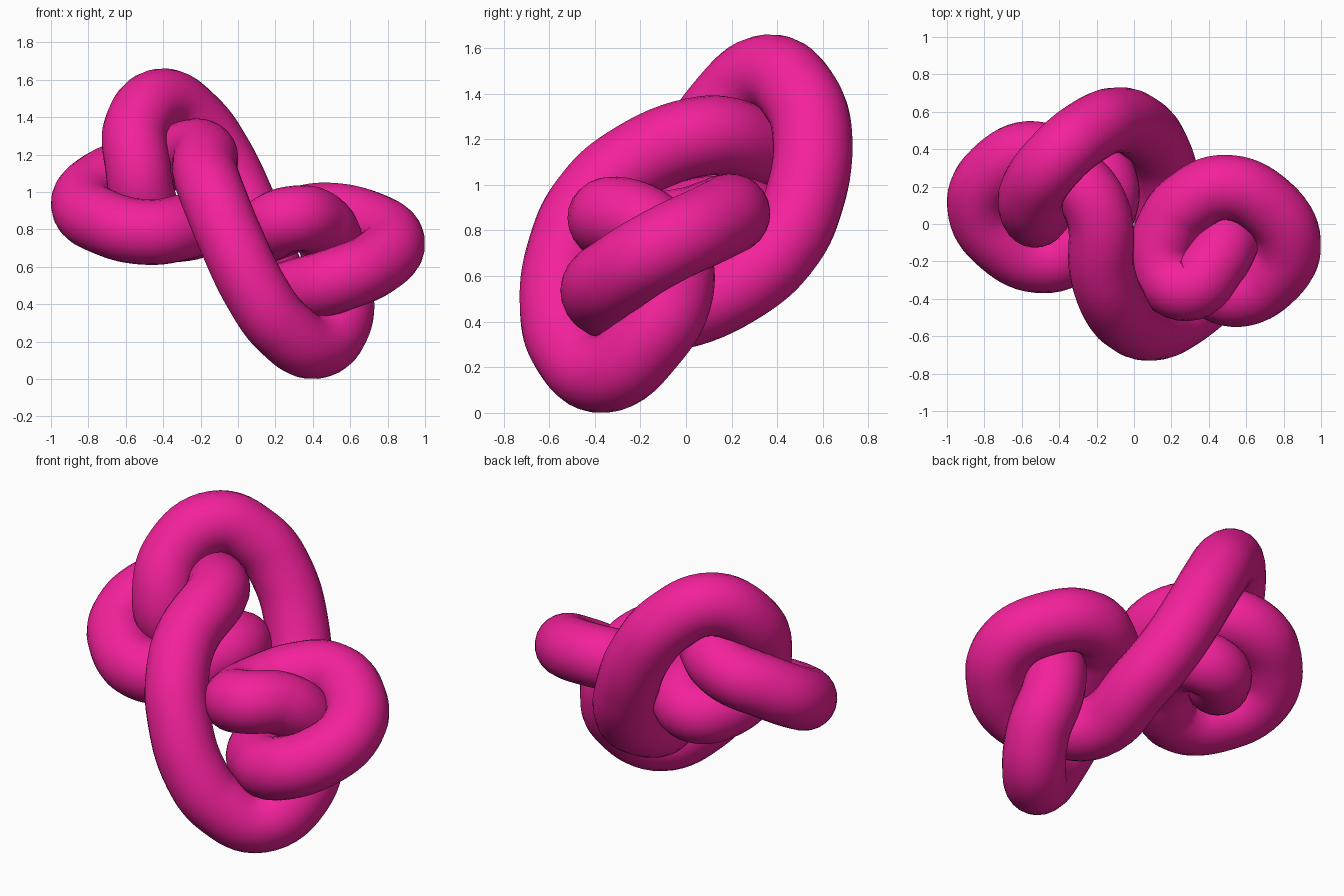
import bpy
from mathutils import Vector

if "Cube" in bpy.data.objects:
    bpy.data.objects.remove(bpy.data.objects["Cube"])

RADIUS = 0.175
CENTRE = Vector((0, 0, 0.83))

# Half of the knot's centre line; the other half is its point reflection
half = [
    (-0.20, 0.08, 1.215),   # over the top, then down the front
    (-0.17, -0.255, 1.08),
    (-0.11, -0.425, 0.92),
    (-0.04, -0.51, 0.75),
    (0.10, -0.555, 0.46),
    (0.23, -0.505, 0.28),
    (0.41, -0.36, 0.175),   # lowest bend
    (0.545, -0.17, 0.32),
    (0.535, -0.055, 0.53),  # rising through the side loop
    (0.505, -0.075, 0.70),
    (0.435, -0.20, 0.83),
    (0.28, -0.345, 0.855),  # curl at the middle
    (0.155, -0.23, 0.80),
    (0.20, 0.01, 0.815),
    (0.30, 0.12, 0.85),
    (0.48, 0.195, 0.875),   # side loop
    (0.71, 0.10, 0.825),
    (0.825, -0.10, 0.73),
    (0.74, -0.28, 0.62),
    (0.53, -0.375, 0.53),
    (0.34, -0.26, 0.475),
]
path = [Vector(p) for p in half]
path += [2 * CENTRE - p for p in path]

# Closed tube following the knot
curve = bpy.data.curves.new("knot_tube", 'CURVE')
curve.dimensions = '3D'
curve.resolution_u = 8
curve.bevel_depth = RADIUS
curve.bevel_resolution = 10
spline = curve.splines.new('BEZIER')
spline.bezier_points.add(len(path) - 1)
for bp, p in zip(spline.bezier_points, path):
    bp.co = p
    bp.handle_left_type = bp.handle_right_type = 'AUTO'
spline.use_cyclic_u = True

knot = bpy.data.objects.new("knot_tube", curve)
bpy.context.collection.objects.link(knot)
bpy.context.view_layer.objects.active = knot
knot.select_set(True)
bpy.ops.object.convert(target='MESH')
knot = bpy.context.object
bpy.ops.object.shade_smooth()

# Pink finish
pink = bpy.data.materials.new("pink")
pink.diffuse_color = (0.9, 0.015, 0.33, 1)
pink.use_nodes = True
pink.node_tree.nodes["Principled BSDF"].inputs["Base Color"].default_value = pink.diffuse_color
knot.data.materials.clear()
knot.data.materials.append(pink)
